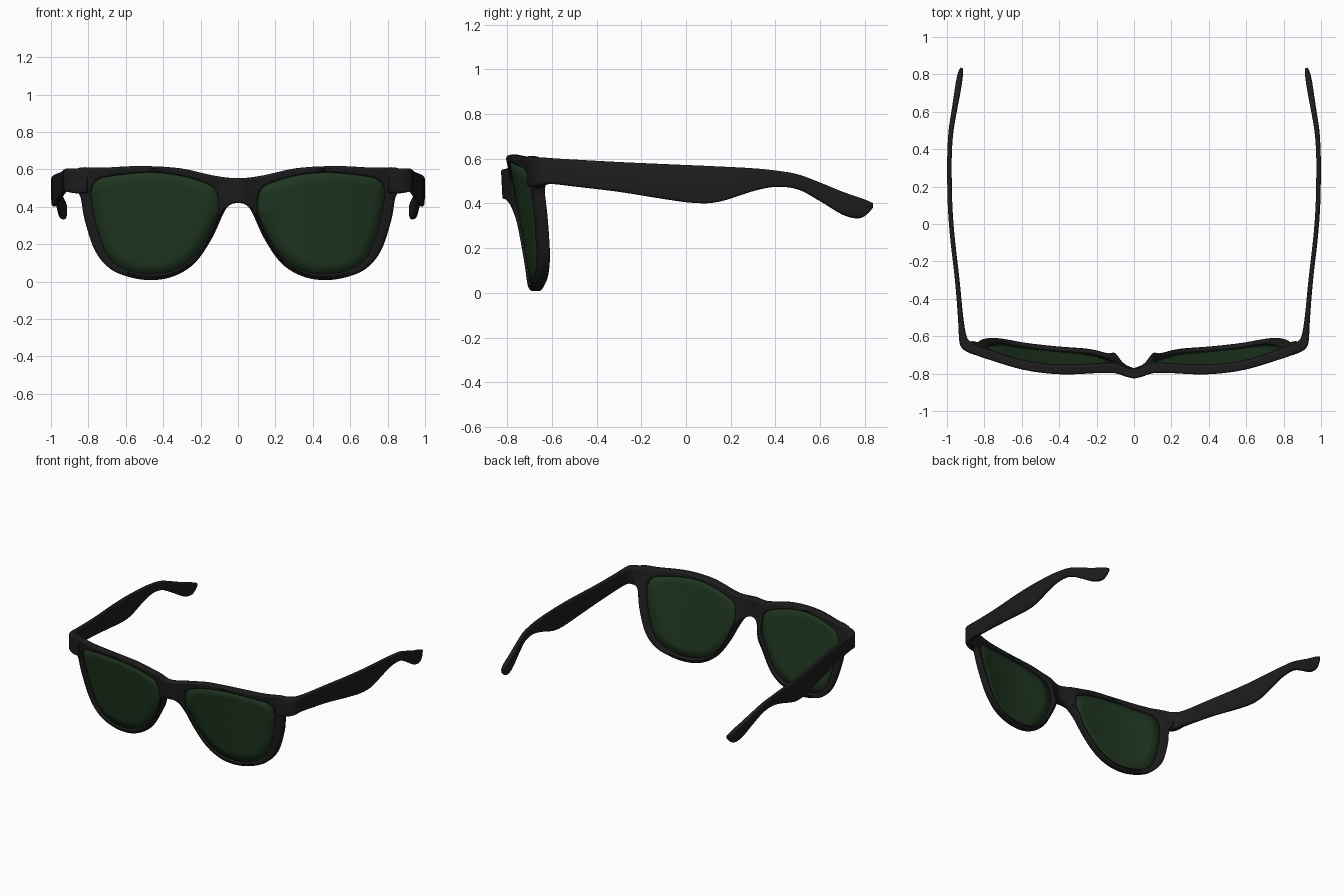
import bpy, bmesh, math
from mathutils import Vector

if "Cube" in bpy.data.objects:
    bpy.data.objects.remove(bpy.data.objects["Cube"])

SUB = 5      # samples between profile points
THICK = 0.05 # depth of the front frame


def catmull(a, b, c, d, t):
    return 0.5 * (2 * b + (c - a) * t + (2 * a - 5 * b + 4 * c - d) * t * t
                  + (3 * b - a - 3 * c + d) * t ** 3)


def smooth(points, closed=False, first=None, last=None, sub=SUB):
    p = [Vector(q) for q in points]
    n = len(p)
    if closed:
        ext = [p[-1]] + p + p[:2]
    else:
        ext = [Vector(first) if first else p[0]] + p + [Vector(last) if last else p[-1]]
    out = []
    for i in range(n if closed else n - 1):
        out += [catmull(*ext[i:i + 4], k / sub) for k in range(sub)]
    return out if closed else out + [p[-1]]


DEPTH = [(0, -.83), (.04, -.824), (.1, -.806), (.2, -.802), (.4, -.803),
         (.6, -.777), (.8, -.717), (.9, -.68), (1, -.64)]
DEPTH_CURVE = smooth([Vector(q) for q in DEPTH], sub=8)


def bend(x, z, d):
    """Wrap and tilt a flat front-view point; d is the depth behind the front face."""
    y = DEPTH_CURVE[-1].y
    for a, b in zip(DEPTH_CURVE, DEPTH_CURVE[1:]):
        if x <= b.x:
            y = a.y + (b.y - a.y) * max(0, x - a.x) / (b.x - a.x)
            break
    tilt = 0.17 * (0.6 - z) * min(1, 0.3 + x / 0.15)
    # nose rests swell backwards beside the bridge
    pad = 0.025 * math.exp(-((x - .09) / .035) ** 2 - ((z - .31) / .1) ** 2)
    return Vector((x, y + tilt + d + (pad if d > .04 else 0), z))


def material(name, rgb):
    m = bpy.data.materials.new(name)
    m.diffuse_color = (*rgb, 1)
    m.use_nodes = True
    m.node_tree.nodes["Principled BSDF"].inputs["Base Color"].default_value = m.diffuse_color
    return m


def finish(name, bm, mat, solid=0, bevel=0):
    bmesh.ops.recalc_face_normals(bm, faces=bm.faces)
    me = bpy.data.meshes.new(name)
    bm.to_mesh(me)
    bm.free()
    ob = bpy.data.objects.new(name, me)
    bpy.context.collection.objects.link(ob)
    me.materials.append(mat)
    mir = ob.modifiers.new("Mirror", 'MIRROR')
    mir.merge_threshold = 0.0005
    if solid:
        s = ob.modifiers.new("Solidify", 'SOLIDIFY')
        s.thickness, s.offset = solid, 0
    if bevel:
        b = ob.modifiers.new("Bevel", 'BEVEL')
        b.width, b.segments = bevel, 3
        b.limit_method, b.angle_limit = 'ANGLE', math.radians(50)
        b.use_clamp_overlap = False
    bpy.ops.object.select_all(action='DESELECT')
    ob.select_set(True)
    bpy.context.view_layer.objects.active = ob
    bpy.ops.object.shade_smooth_by_angle(angle=math.radians(40))
    return ob


def skin(bm, r0, r1, skip=None):
    n = len(r0)
    for i in range(n):
        if skip is None or i < skip:
            j = (i + 1) % n
            bm.faces.new((r0[i], r0[j], r1[j], r1[i]))


black = material("black_plastic", (.012, .012, .012))
green = material("green_lens", (.014, .038, .015))

# Matching outlines (x, z) of the right half: outer rim and lens opening
OUTER = [(0, .553), (.13, .567), (.31, .606), (.52, .618), (.72, .609), (.865, .602),
         (.875, .50), (.843, .455), (.82, .33), (.765, .166), (.685, .07), (.58, .024),
         (.46, .008), (.34, .03), (.23, .10), (.14, .23), (.075, .37), (.042, .41), (0, .42)]
LENS = [(.115, .475), (.15, .515), (.29, .562), (.47, .583), (.685, .563), (.755, .54),
        (.783, .49), (.78, .417), (.757, .30), (.705, .15), (.64, .082), (.56, .052),
        (.46, .04), (.345, .06), (.25, .122), (.168, .235), (.112, .355), (.106, .40),
        (.107, .44)]
outer = smooth(OUTER, first=(-.13, .567), last=(-.042, .41))
top, low = outer[0], outer[-1]
outer += [low.lerp(top, k / SUB) for k in range(1, SUB)]   # centre line of bridge
inner = smooth(LENS, closed=True)
open_edge = len(outer) - SUB

# Front frame
bm = bmesh.new()
layers = []
for d in (0, THICK):
    rings = []
    for t in (0, .33, .67, 1):
        pts = [a.lerp(b, t) for a, b in zip(inner, outer)]
        rings.append([bm.verts.new(bend(p.x, p.y, d)) for p in pts])
    for r0, r1 in zip(rings, rings[1:]):
        skin(bm, r0, r1)
    layers.append(rings)
skin(bm, layers[0][0], layers[1][0])
skin(bm, layers[0][-1], layers[1][-1], skip=open_edge)
finish("front_frame", bm, black, bevel=.012)

# Lenses: concentric rings following the frame's wrap
bm = bmesh.new()
c = Vector((.46, .33))
rings = [[bm.verts.new(bend(*(c + (p - c) * s), .022)) for p in inner]
         for s in (1.02, .8, .6, .4, .2)]
for r0, r1 in zip(rings, rings[1:]):
    skin(bm, r0, r1)
mid = bm.verts.new(bend(c.x, c.y, .022))
for i, v in enumerate(rings[-1]):
    bm.faces.new((v, rings[-1][(i + 1) % len(inner)], mid))
finish("lenses", bm, green, solid=.018)

# Temple arms: (x, y, half thickness, bottom z, top z), starting at the corner of the front
ARM = [(.80, -.69, .024, .475, .60), (.86, -.668, .027, .472, .605),
       (.90, -.643, .028, .48, .605), (.916, -.60, .02, .487, .602),
       (.927, -.5, .014, .476, .596), (.945, -.3, .012, .452, .585),
       (.968, -.1, .012, .42, .576), (.98, .04, .012, .402, .57),
       (.985, .15, .012, .408, .565), (.987, .3, .012, .455, .557),
       (.985, .4, .012, .474, .547), (.978, .5, .013, .463, .53),
       (.962, .6, .014, .41, .493), (.945, .7, .016, .35, .452),
       (.934, .77, .016, .333, .428), (.927, .81, .013, .352, .413),
       (.922, .835, .006, .38, .402)]
path = smooth(ARM, sub=4)
bm = bmesh.new()
rings = []
for i, s in enumerate(path):
    a, b = path[max(i - 1, 0)], path[min(i + 1, len(path) - 1)]
    side = Vector((b[1] - a[1], a[0] - b[0], 0)).normalized()
    h, hz = s[2], (s[4] - s[3]) / 2
    r = min(h, hz, .014)
    ring = []
    for q, (sx, sz) in enumerate(((1, 1), (-1, 1), (-1, -1), (1, -1))):
        for k in range(5):
            ang = math.radians(90 * q + 22 * k + 1)
            u = sx * (h - r * .98) + r * math.cos(ang)
            w = sz * (hz - r * .98) + r * math.sin(ang)
            ring.append(bm.verts.new(Vector((s[0], s[1], (s[3] + s[4]) / 2 + w)) + side * u))
    rings.append(ring)
for r0, r1 in zip(rings, rings[1:]):
    skin(bm, r0, r1)
bm.faces.new(rings[0])
bm.faces.new(rings[-1])
finish("temple_arms", bm, black)
